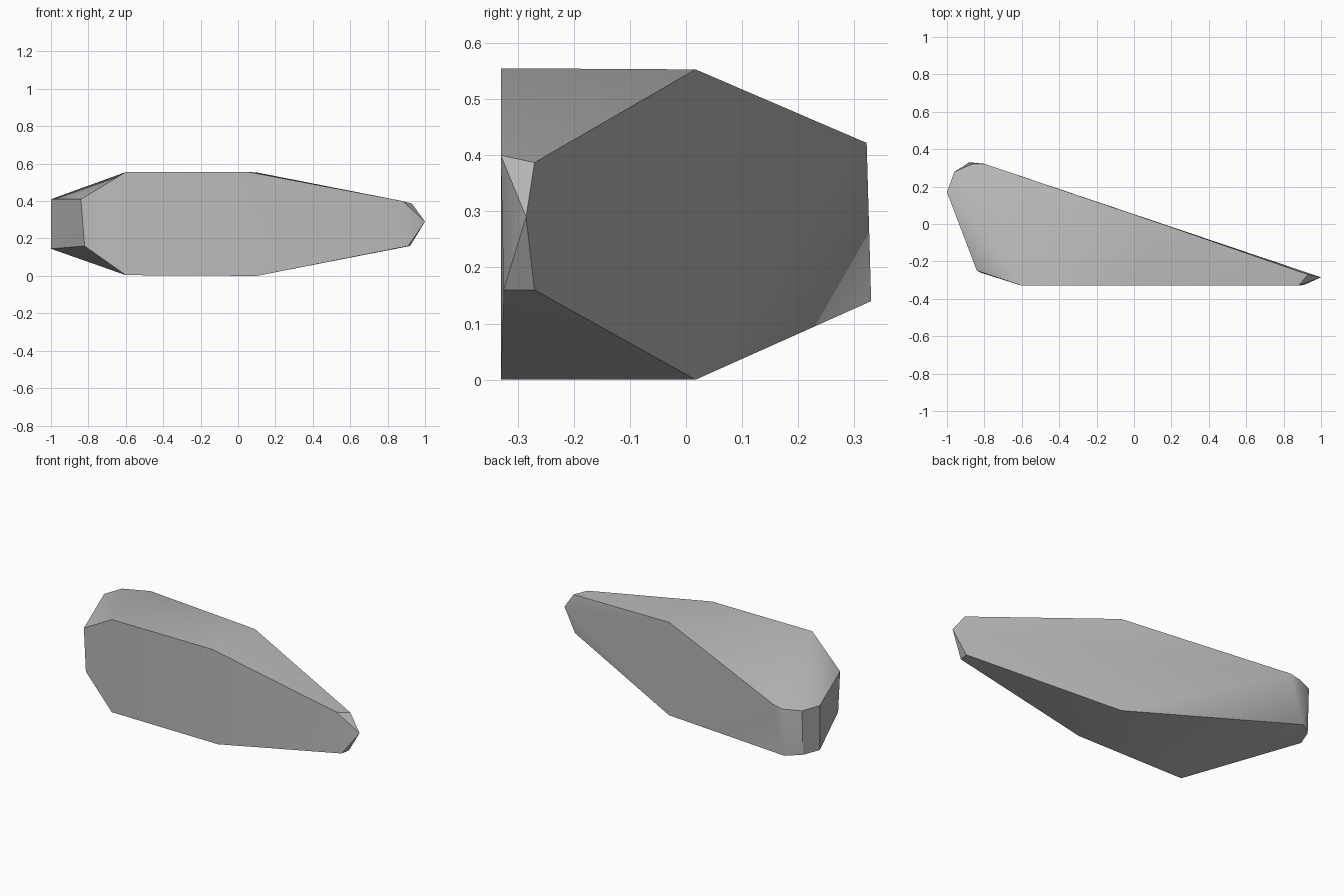
import bpy
import bmesh
import math

cube = bpy.data.objects.get("Cube")
if cube:
    bpy.data.objects.remove(cube, do_unlink=True)

# Stone colour
stone = bpy.data.materials.new("grey_stone")
stone.use_nodes = True
stone.diffuse_color = (0.5, 0.5, 0.5, 1)
stone.node_tree.nodes["Principled BSDF"].inputs["Base Color"].default_value = (0.5, 0.5, 0.5, 1)

# Corner points of the faceted shard
top_corners = [(-.6, -.33, .555), (.06, -.33, .555), (.1, .017, .553)]
bottom_corners = [(-.6, -.33, .004), (.1, -.33, 0), (.1, .017, 0)]
broad_end = [
    (-.8, .322, .422), (-.86, .322, .41), (-.96, .28, .41), (-1, .17, .41), (-.84, -.25, .41),
    (-.88, .33, .14), (-.96, .27, .145), (-1, .17, .145), (-.82, -.26, .16),
]
pointed_end = [
    (.88, -.33, .4), (.93, -.27, .387), (1, -.285, .29), (.91, -.325, .16), (.92, -.27, .16),
]

# Wrap the corners in a closed convex skin and merge nearly flat facets
bm = bmesh.new()
for point in top_corners + bottom_corners + broad_end + pointed_end:
    bm.verts.new(point)
bmesh.ops.convex_hull(bm, input=bm.verts[:])
loose = [v for v in bm.verts if not v.link_faces]
bmesh.ops.delete(bm, geom=loose, context='VERTS')
bmesh.ops.dissolve_limit(bm, angle_limit=math.radians(1.5), verts=bm.verts[:], edges=bm.edges[:])
bmesh.ops.recalc_face_normals(bm, faces=bm.faces[:])

mesh = bpy.data.meshes.new("rock_shard")
bm.to_mesh(mesh)
bm.free()
mesh.materials.append(stone)
rock = bpy.data.objects.new("rock_shard", mesh)
bpy.context.collection.objects.link(rock)

# Soft shading across shallow facets, crisp main ridges
bpy.ops.object.select_all(action='DESELECT')
rock.select_set(True)
bpy.context.view_layer.objects.active = rock
bpy.ops.object.shade_smooth_by_angle(angle=math.radians(30))
